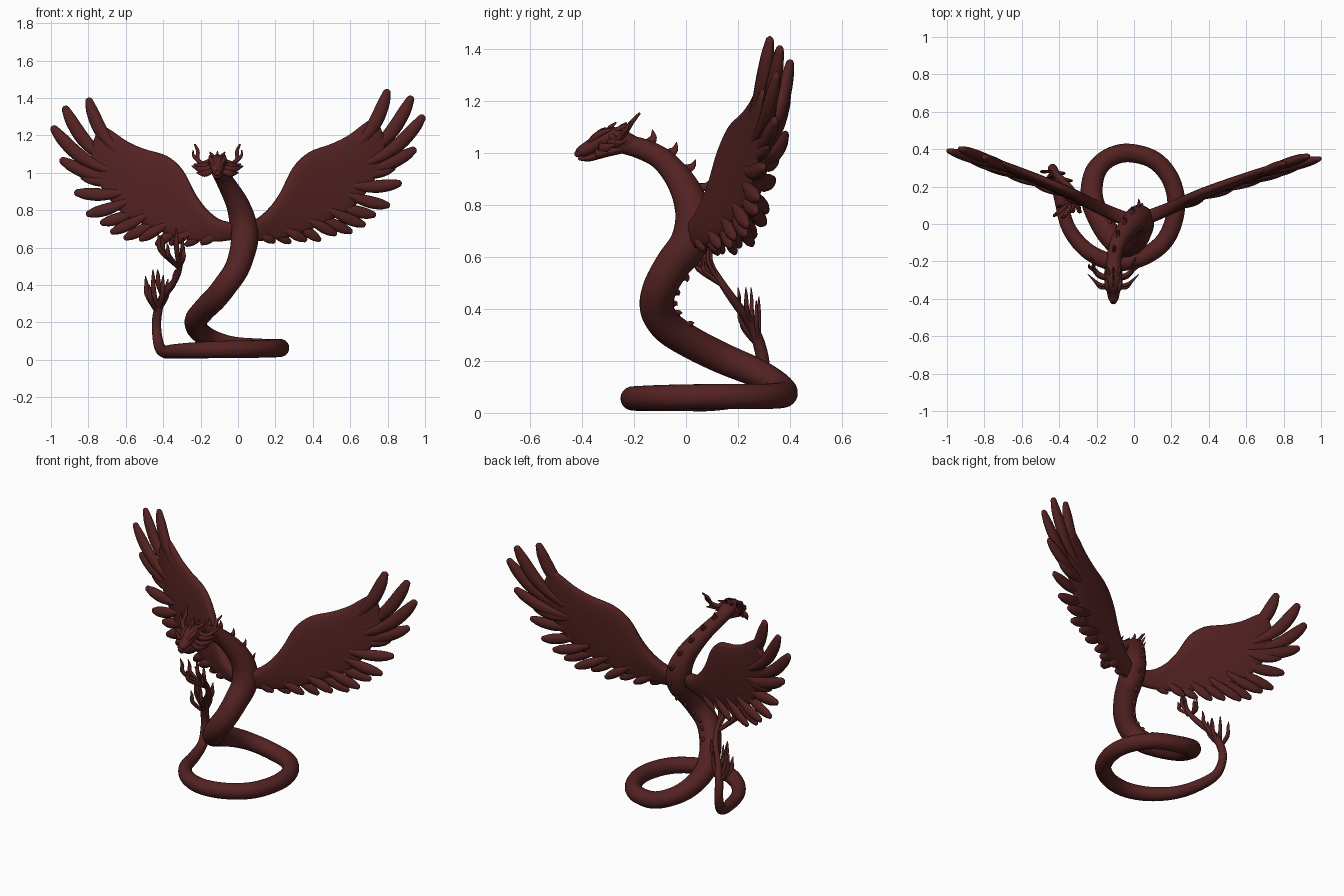
import bpy, bmesh, math
from mathutils import Vector

if "Cube" in bpy.data.objects:
    bpy.data.objects.remove(bpy.data.objects["Cube"])

mat = bpy.data.materials.new("dark oxblood")
mat.diffuse_color = (0.088, 0.016, 0.016, 1)
mat.use_nodes = True
mat.node_tree.nodes["Principled BSDF"].inputs["Base Color"].default_value = mat.diffuse_color


def spline(pts, steps):
    """Catmull-Rom through points of any dimension."""
    P = [Vector(p) for p in pts]
    P = [2 * P[0] - P[1]] + P + [2 * P[-1] - P[-2]]
    out = []
    for i in range(1, len(P) - 2):
        a, b, c, d = P[i - 1:i + 3]
        for k in range(steps):
            t = k / steps
            out.append(0.5 * (2 * b + (c - a) * t + (2 * a - 5 * b + 4 * c - d) * t * t
                              + (3 * b - a - 3 * c + d) * t ** 3))
    return out + [P[-2]]


def skin(bm, rings):
    """Bridge closed rings of points and cap both ends."""
    vs = [[bm.verts.new(p) for p in r] for r in rings]
    n = len(vs[0])
    for r0, r1 in zip(vs, vs[1:]):
        for i in range(n):
            j = (i + 1) % n
            bm.faces.new((r0[i], r0[j], r1[j], r1[i]))
    bm.faces.new(vs[0][::-1])
    bm.faces.new(vs[-1])


def tube(bm, pts, up=(0, 0, 1), flat=1.0, steps=6, sides=12):
    """Round-ended tapering tube; pts are (x, y, z, radius)."""
    S = spline([Vector(p) for p in pts], steps)
    C = [p.to_3d() for p in S]
    R = [max(p[3], 0.001) for p in S]
    T = [(C[min(i + 1, len(C) - 1)] - C[max(i - 1, 0)]).normalized() for i in range(len(C))]
    for k in (30, 55, 75):                      # hemispherical ends
        s, c = math.sin(math.radians(k)), math.cos(math.radians(k))
        e0, e1 = (S[0].to_3d(), S[0][3]), (S[-1].to_3d(), max(S[-1][3], 0.001))
        C = [e0[0] - T[0] * e0[1] * s] + C + [e1[0] + T[-1] * e1[1] * s]
        R = [e0[1] * c] + R + [e1[1] * c]
        T = [T[0]] + T + [T[-1]]
    u, rings = Vector(up), []
    for c, r, t in zip(C, R, T):
        u = (u - t * u.dot(t)).normalized()
        w = t.cross(u)
        rings.append([c + (w * math.cos(a) + u * flat * math.sin(a)) * r
                      for a in (2 * math.pi * k / sides for k in range(sides))])
    skin(bm, rings)


def finish(bm, name):
    bmesh.ops.recalc_face_normals(bm, faces=bm.faces)
    me = bpy.data.meshes.new(name)
    bm.to_mesh(me)
    bm.free()
    me.materials.append(mat)
    me.shade_smooth()
    ob = bpy.data.objects.new(name, me)
    bpy.context.collection.objects.link(ob)
    return ob


# Serpent body: neck, torso, ground coil and rising tail
BODY = [(-.11, -.27, 1.04, .036), (-.105, -.18, 1.018, .040), (-.085, -.10, .980, .044),
        (-.045, -.035, .912, .052), (-.002, .01, .83, .062), (.025, .03, .74, .072),
        (.035, .01, .65, .074), (.022, -.05, .57, .069), (-.01, -.10, .48, .066),
        (-.065, -.112, .40, .065), (-.12, -.07, .33, .064), (-.18, .02, .27, .062),
        (-.225, .14, .21, .060), (-.21, .27, .155, .056), (-.14, .35, .11, .051),
        (-.03, .38, .075, .050), (.11, .34, .065, .049), (.20, .23, .063, .048),
        (.225, .08, .063, .048), (.17, -.08, .06, .048), (.05, -.175, .057, .047),
        (-.10, -.205, .055, .046), (-.24, -.15, .050, .043), (-.345, -.03, .045, .038),
        (-.39, .12, .043, .034), (-.42, .25, .07, .029), (-.435, .295, .16, .025),
        (-.43, .285, .25, .024), (-.40, .25, .34, .020), (-.335, .185, .43, .017),
        (-.31, .13, .51, .014), (-.325, .09, .58, .010), (-.345, .065, .64, .004)]
bm = bmesh.new()
tube(bm, BODY, steps=6, sides=20)
finish(bm, "serpent_body")

# Dorsal spines, leaning back along the neck and torso
bm = bmesh.new()
path = spline([Vector(p) for p in BODY[:13]], 6)
for i in range(8, 66, 5):
    p, t = path[i].to_3d(), (path[i + 1] - path[i - 1]).to_3d().normalized()
    d = Vector((.05, 1, .35))
    d = (d - t * d.dot(t)).normalized()
    r = path[i][3]
    h = .042 if i < 30 else .016
    a, b, c = p + d * r * .75, p + d * (r + h * .4) + t * .004, p + d * (r + h) + t * h * -.25
    if i >= 30:
        c = p + d * (r + h) + t * .012
    tube(bm, [(*a, .022), (*b, .014), (*c, .002)], up=t.cross(d), flat=.55, steps=3, sides=8)
finish(bm, "dorsal_spines")

# Tail plumes in two tufts, curling outward: base then tip
bm = bmesh.new()
LOW, MID, HIGH = Vector((-.43, .28, .25)), Vector((-.40, .25, .33)), Vector((-.315, .14, .49))
PLUMES = [(LOW, (-.495, .28, .445)), (LOW, (-.455, .25, .48)), (LOW, (-.475, .21, .40)),
          (LOW, (-.40, .20, .45)), (LOW, (-.375, .27, .43)), (MID, (-.43, .20, .48)),
          (MID, (-.335, .23, .48)), (HIGH, (-.33, .06, .70)), (HIGH, (-.295, .08, .65)),
          (HIGH, (-.41, .09, .66)), (HIGH, (-.29, .06, .60)), (HIGH, (-.38, .03, .62)),
          (HIGH, (-.43, .04, .68))]
for b, tip in PLUMES:
    tip = Vector(tip)
    out = Vector((tip.x - b.x, tip.y - b.y, 0))
    m, q = b.lerp(tip, .5) + out * .35, b.lerp(tip, .8) + out * .12
    tube(bm, [(*b, .011), (*m, .014), (*q, .010), (*tip, .003)], up=(0, 1, 0), flat=.65, steps=4, sides=8)
finish(bm, "tail_plumes")

# Wings: leading and trailing edge stations (x, z, x, z)
STATIONS = [(.02, .73, .03, .64), (.10, .755, .10, .635), (.17, .815, .17, .64), (.23, .90, .25, .65),
            (.295, 1.03, .36, .685), (.38, 1.11, .48, .74), (.50, 1.155, .61, .81),
            (.59, 1.20, .71, .93), (.67, 1.26, .78, 1.07), (.73, 1.30, .78, 1.19)]
# Feathers: base x, z, tip x, z, half width, bow
FEATHERS = [(.56, 1.08, .80, 1.447, .038, -.07), (.60, 1.04, .935, 1.415, .038, -.08),
            (.60, 1.02, .995, 1.31, .037, -.08), (.58, 1.00, .955, 1.13, .036, -.05),
            (.55, .94, .87, .945, .034, -.03), (.60, 1.0, .84, 1.03, .03, -.03),
            (.55, .90, .805, .825, .033, -.02), (.50, .85, .735, .775, .032, -.02),
            (.45, .82, .675, .72, .031, -.01), (.40, .79, .61, .685, .030, -.01),
            (.35, .76, .52, .672, .029, 0), (.29, .74, .44, .642, .028, 0),
            (.22, .71, .36, .64, .027, 0), (.16, .70, .28, .63, .026, 0), (.09, .69, .19, .632, .026, 0)]


def wing(name, side, lift, sweep):
    normal = Vector((-side * sweep, 1, -.08)).normalized()

    def place(x, z, off=0):
        d = max(x - .05, 0)
        arch = .028 * math.sin(math.pi * min(d / .95, 1) ** 1.3)
        lean = .08 * (z - .72 - .50 * d)        # upper edge leans back
        return Vector((side * x, .03 + sweep * (x - .05) + arch + lean, z + lift * d)) + normal * off

    bm = bmesh.new()
    rings = []
    S = spline([Vector(s) for s in STATIONS], 4)
    for i, s in enumerate(S):
        f = i / (len(S) - 1)
        th = .048 * (1 - f) + .022 * f
        lead, trail = place(s[0], s[1]), place(s[2], s[3])
        mid, half = (lead + trail) / 2, (lead - trail) / 2
        ring = []
        for k in range(24):                     # thicker toward the leading edge
            a = 2 * math.pi * k / 24
            sn = math.copysign(abs(math.sin(a)) ** .7, math.sin(a))
            ring.append(mid + half * math.cos(a) + normal * th * sn * (.75 + .25 * math.cos(a)))
        rings.append(ring)
    skin(bm, rings)
    finish(bm, name + "_arm")

    bm = bmesh.new()
    for i, (bx, bz, tx, tz, w, bow) in enumerate(FEATHERS):
        d = Vector((tx - bx, tz - bz))
        n = Vector((-d.y, d.x)).normalized()
        pts = []
        for t, k in ((.15, .5), (.38, .8), (.6, 1), (.82, .9), (.95, .6)):
            q = Vector((bx, bz)) + d * t + n * bow * math.sin(math.pi * t) * .6
            pts.append((*place(q.x, q.y, .010 if i % 2 else -.006), w * k))
        tube(bm, pts, up=normal, flat=.72, steps=4, sides=12)
    finish(bm, name + "_feathers")


wing("right_wing", 1, 0, .335)
wing("left_wing", -1, -.062, .38)

# Head: skull, lower jaw, then mirrored details about the head centre
HX = -.11
bm = bmesh.new()
tube(bm, [(HX, -.21, 1.035, .040), (HX, -.27, 1.055, .050), (HX, -.32, 1.05, .046),
          (HX, -.36, 1.025, .036), (HX, -.40, 1.005, .027), (HX, -.412, .998, .018)], flat=.85, sides=16)
finish(bm, "skull")
bm = bmesh.new()
tube(bm, [(HX, -.25, 1.015, .034), (HX, -.31, 1.0, .032), (HX, -.37, .98, .024),
          (HX, -.40, .977, .015)], flat=.55, sides=12)
finish(bm, "lower_jaw")


def paired(name, parts, flat=1.0, up=(0, 1, 0)):
    """Mirror tubes given as (offset from head centre, y, z, radius)."""
    bm = bmesh.new()
    for s in (-1, 1):
        for pts in parts:
            tube(bm, [(HX + s * x, y, z, r) for x, y, z, r in pts], up=up, flat=flat, steps=4, sides=8)
    finish(bm, name)


paired("horns", [
    [(.025, -.29, 1.07, .014), (.075, -.27, 1.05, .013), (.105, -.24, 1.07, .012),
     (.105, -.21, 1.115, .010), (.12, -.18, 1.15, .005)],
    [(.10, -.25, 1.06, .010), (.128, -.23, 1.09, .008), (.13, -.215, 1.12, .003)],
    [(.02, -.28, 1.08, .012), (.03, -.25, 1.095, .010), (.04, -.22, 1.11, .003)]])
paired("cheek_frills", [
    [(.03, -.33, 1.03, .014), (.08, -.32, 1.015, .020), (.135, -.27, 1.035, .004)],
    [(.03, -.34, 1.01, .014), (.07, -.34, .995, .017), (.11, -.30, 1.0, .004)],
    [(.03, -.30, 1.04, .012), (.08, -.28, 1.035, .017), (.125, -.23, 1.045, .004)]], flat=.5)
paired("brows", [[(.018, -.37, 1.04, .009), (.034, -.335, 1.07, .014), (.04, -.29, 1.09, .005)]])
paired("nostrils", [[(.010, -.415, 1.01, .009), (.014, -.395, 1.022, .009)]])

# Crest spikes along the top of the head
bm = bmesh.new()
for y, z, h in ((-.37, 1.045, .018), (-.34, 1.07, .025), (-.30, 1.085, .03), (-.26, 1.085, .03)):
    tube(bm, [(HX, y, z - .012, .014), (HX, y + .01, z + h * .4, .010), (HX, y + .03, z + h, .003)],
         up=(1, 0, 0), flat=.7, steps=3, sides=8)
finish(bm, "head_crest")
